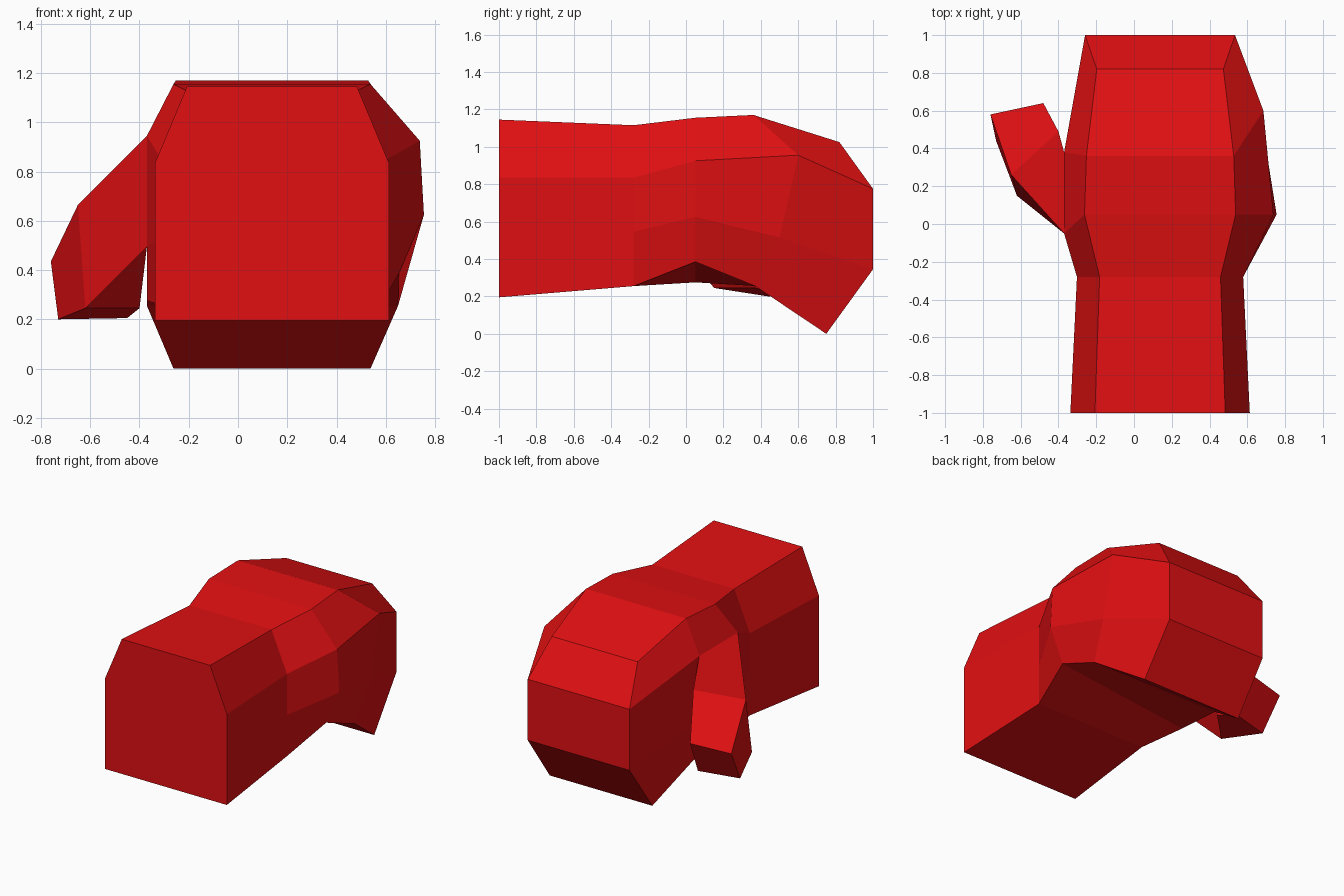
import bpy, bmesh

if "Cube" in bpy.data.objects:
    bpy.data.objects.remove(bpy.data.objects["Cube"])

CX = 0.138  # centre line of the palm

# Right-hand half profiles from wrist to fingertips:
# (half width, y, z) for top edge, upper side, lower side, bottom edge
RIGHT = [
    [(.345, -1, 1.15), (.475, -1, .84), (.475, -1, .53), (.475, -1, .20)],
    [(.32, -.28, 1.12), (.44, -.28, .84), (.44, -.28, .55), (.44, -.28, .26)],
    [(.40, .05, 1.16), (.60, .05, .93), (.617, .05, .63), (.515, .05, .39)],
    [(.39, .36, 1.175), (.547, .60, .96), (.545, .50, .52), (.512, .37, .26)],
    [(.335, .82, 1.03), (.397, 1, .78), (.397, 1, .35), (.40, .75, .005)],
]
# Left side mirrors the right, except around the thumb root
LEFT = [list(p) for p in RIGHT]
LEFT[2][1:] = [(.508, -.05, .95), (.508, -.05, .50), (.508, .05, .28)]
LEFT[3][1:] = [(.508, .38, .95), (.508, .38, .50), (.508, .38, .26)]

bm = bmesh.new()


def half(rows, sign):
    return [[bm.verts.new((CX + sign * w, y, z)) for w, y, z in row] for row in rows]


R, L = half(RIGHT, 1), half(LEFT, -1)
# full rings: right top..bottom, then left bottom..top
rings = [r + l[::-1] for r, l in zip(R, L)]


def loft(a, b, skip=()):
    n = len(a)
    for i in range(n):
        if i not in skip:
            j = (i + 1) % n
            bm.faces.new((a[i], a[j], b[j], b[i]))


# Palm and curled fingers; the thumb root is left open
for k in range(4):
    loft(rings[k], rings[k + 1], skip=(5,) if k == 2 else ())
# End caps
for k in (0, 4):
    for i in range(3):
        bm.faces.new((R[k][i], R[k][i + 1], L[k][i + 1], L[k][i]))

# Thumb grown out of the open side
root = [L[2][1], L[3][1], L[3][2], L[2][2]]
knuckle = [bm.verts.new(c) for c in
           [(-.65, .26, .67), (-.40, .49, .76), (-.40, .37, .25), (-.62, .15, .25)]]
tip = [bm.verts.new(c) for c in
       [(-.76, .58, .44), (-.48, .64, .46), (-.45, .51, .21), (-.73, .44, .205)]]
loft(root, knuckle)
loft(knuckle, tip)
bm.faces.new(tip)

bmesh.ops.recalc_face_normals(bm, faces=bm.faces)
bmesh.ops.translate(bm, verts=bm.verts, vec=(0, 0, -.005))

mesh = bpy.data.meshes.new("mitten_hand")
bm.to_mesh(mesh)
bm.free()
red = bpy.data.materials.new("red")
red.diffuse_color = (0.75, 0.005, 0.006, 1)
red.use_nodes = True
red.node_tree.nodes["Principled BSDF"].inputs["Base Color"].default_value = red.diffuse_color
mesh.materials.append(red)
hand = bpy.data.objects.new("mitten_hand", mesh)
bpy.context.collection.objects.link(hand)
